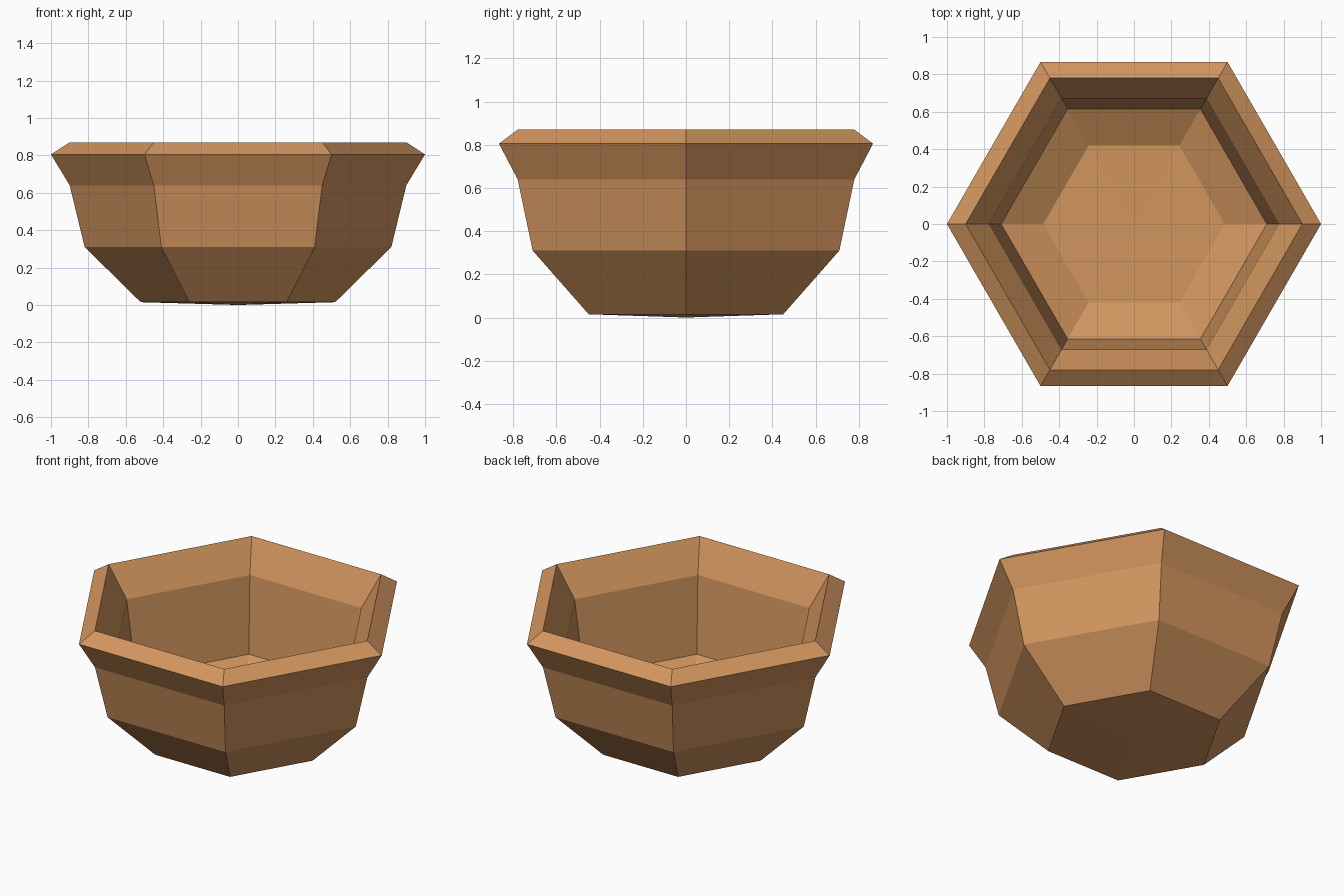
import bpy, bmesh, math

if "Cube" in bpy.data.objects:
    bpy.data.objects.remove(bpy.data.objects["Cube"])

SIDES = 6
# Closed profile (radius, height): underside, outer wall, rim, inner wall, floor
PROFILE = [(0.0, 0.0), (0.52, 0.015), (0.82, 0.31), (0.90, 0.64), (1.0, 0.805),
           (0.90, 0.87), (0.775, 0.683), (0.71, 0.215), (0.485, 0.105), (0.0, 0.10)]

clay = bpy.data.materials.new("warm brown clay")
clay.diffuse_color = (0.64, 0.30, 0.112, 1.0)
clay.use_nodes = True
clay.node_tree.nodes["Principled BSDF"].inputs["Base Color"].default_value = clay.diffuse_color


def ring(bm, r, z):
    if r == 0:
        return [bm.verts.new((0, 0, z))] * SIDES
    return [bm.verts.new((r * math.cos(math.tau * i / SIDES),
                          r * math.sin(math.tau * i / SIDES), z)) for i in range(SIDES)]


# Six-sided bowl, revolved from the profile
bm = bmesh.new()
rings = [ring(bm, r, z) for r, z in PROFILE]
for a, b in zip(rings, rings[1:]):
    for i in range(SIDES):
        j = (i + 1) % SIDES
        corners = list(dict.fromkeys([a[i], a[j], b[j], b[i]]))
        bm.faces.new(corners)
bmesh.ops.recalc_face_normals(bm, faces=bm.faces)
mesh = bpy.data.meshes.new("bowl")
bm.to_mesh(mesh)
bm.free()
mesh.materials.append(clay)
bowl = bpy.data.objects.new("bowl", mesh)
bpy.context.collection.objects.link(bowl)
